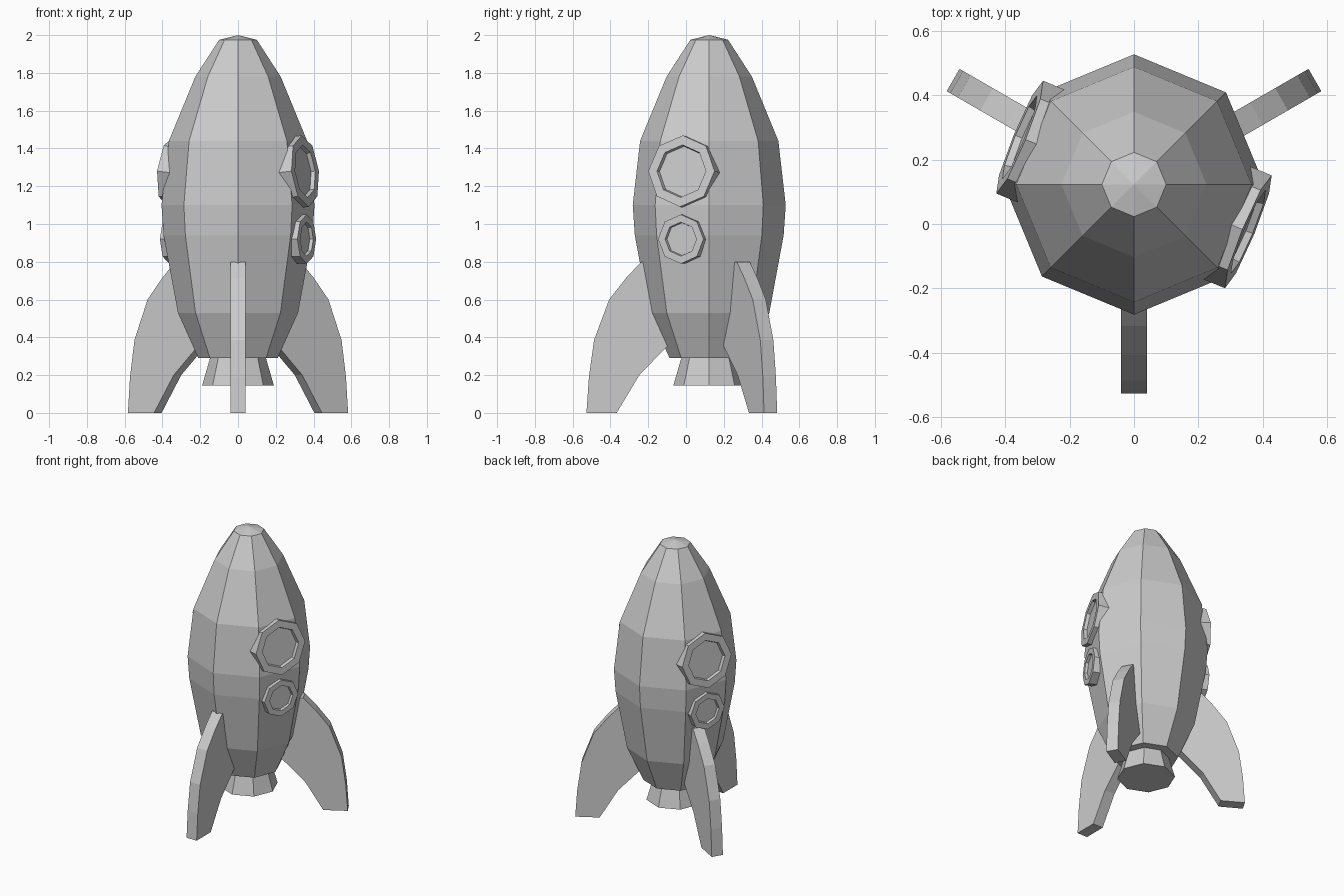
import bpy
import bmesh
from math import cos, sin, pi, radians
from mathutils import Matrix, Vector

cube = bpy.data.objects.get("Cube")
if cube:
    bpy.data.objects.remove(cube, do_unlink=True)

CENTRE = Matrix.Translation((0, 0.123, 0))

grey = bpy.data.materials.new("plain_grey")
grey.use_nodes = True
grey.diffuse_color = (0.6, 0.6, 0.6, 1)
grey.node_tree.nodes["Principled BSDF"].inputs["Base Color"].default_value = (0.6, 0.6, 0.6, 1)


def finish(bm, name, matrix):
    """Turn a bmesh into a flat shaded object placed by a matrix."""
    bmesh.ops.recalc_face_normals(bm, faces=bm.faces)
    mesh = bpy.data.meshes.new(name)
    bm.to_mesh(mesh)
    bm.free()
    mesh.materials.append(grey)
    obj = bpy.data.objects.new(name, mesh)
    obj.matrix_world = matrix
    bpy.context.collection.objects.link(obj)
    return obj


def lathe(name, profile, matrix, sides=8):
    """Eight-sided solid from (radius, height) pairs, capped at both ends."""
    bm = bmesh.new()
    rings = [[bm.verts.new((r * cos(2 * pi * i / sides), r * sin(2 * pi * i / sides), z))
              for i in range(sides)] for r, z in profile]
    for low, high in zip(rings, rings[1:]):
        for i in range(sides):
            j = (i + 1) % sides
            bm.faces.new((low[i], low[j], high[j], high[i]))
    bm.faces.new(rings[0])
    bm.faces.new(rings[-1])
    return finish(bm, name, matrix)


def fin(name, outline, angle, thickness=0.08):
    """Flat plate from a (radius, height) outline, turned about the body axis."""
    bm = bmesh.new()
    face = bm.faces.new([bm.verts.new((r, -thickness / 2, z)) for r, z in outline])
    out = bmesh.ops.extrude_face_region(bm, geom=[face])
    moved = [v for v in out["geom"] if isinstance(v, bmesh.types.BMVert)]
    bmesh.ops.translate(bm, verts=moved, vec=Vector((0, thickness, 0)))
    return finish(bm, name, CENTRE @ Matrix.Rotation(radians(angle), 4, 'Z'))


def porthole(name, angle, distance, height, radius, hole, recess, tilt):
    """Octagonal frame with a sunken pane, facing outwards."""
    place = (CENTRE @ Matrix.Rotation(radians(angle), 4, 'Z')
             @ Matrix.Translation((distance, 0, height))
             @ Matrix.Rotation(radians(90 - tilt), 4, 'Y'))
    profile = [(radius, -0.075), (radius, 0), (hole, 0), (hole * 0.96, -recess)]
    return lathe(name, profile, place)


# Hull with a shallow pointed cap, and the nozzle below it
lathe("hull", [(0.21, 0.29), (0.318, 0.53), (0.394, 0.94), (0.405, 1.1), (0.366, 1.44),
               (0.226, 1.78), (0.1, 1.975), (0.001, 2.0)], CENTRE)
lathe("nozzle", [(0.19, 0.145), (0.145, 0.3)], CENTRE)

# Three swept fins
fin_outline = [(0.65, 0), (0.637, 0.19), (0.61, 0.385), (0.53, 0.6), (0.44, 0.715), (0.36, 0.8),
               (0.2, 0.8), (0.15, 0.4), (0.225, 0.35), (0.37, 0.2), (0.49, 0)]
for side, angle in (("front", -90), ("left", 30), ("right", 150)):
    fin(side + "_fin", fin_outline, angle)

# A large and a small porthole on each side
for side, angle in (("left", -22.5), ("right", 157.5)):
    porthole(side + "_large_porthole", angle, 0.385, 1.28, 0.19, 0.14, 0.022, 6)
    porthole(side + "_small_porthole", angle, 0.394, 0.92, 0.13, 0.09, 0.018, 0)
